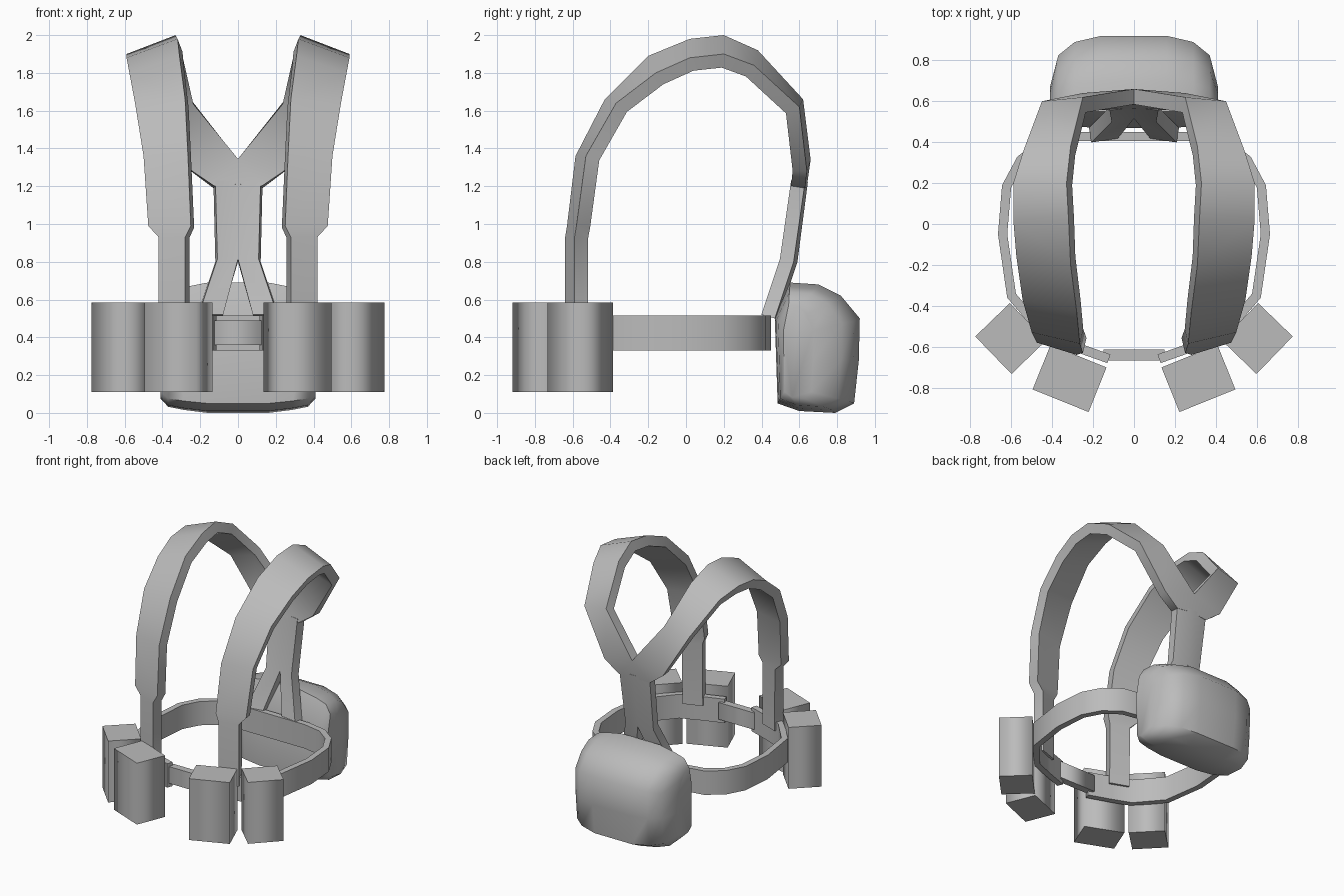
import bpy, bmesh, math
from mathutils import Matrix, Vector

old = bpy.data.objects.get("Cube")
if old:
    bpy.data.objects.remove(old, do_unlink=True)

grey = bpy.data.materials.new("plain_grey")
grey.use_nodes = True
colour = (0.5, 0.5, 0.5, 1)
grey.diffuse_color = colour
grey.node_tree.nodes["Principled BSDF"].inputs["Base Color"].default_value = colour


def add_object(name, bm):
    mesh = bpy.data.meshes.new(name)
    bm.to_mesh(mesh)
    bm.free()
    mesh.materials.append(grey)
    ob = bpy.data.objects.new(name, mesh)
    bpy.context.collection.objects.link(ob)
    bpy.ops.object.select_all(action="DESELECT")
    ob.select_set(True)
    bpy.context.view_layer.objects.active = ob
    return ob


def strip(name, rows, thickness):
    """Mirrored band between two edge lines, thickened inwards."""
    bm = bmesh.new()
    pairs = [[bm.verts.new(p) for p in row] for row in rows]
    for (a, b), (c, d) in zip(pairs, pairs[1:]):
        bm.faces.new((a, b, d, c))
    ob = add_object(name, bm)
    ob.modifiers.new("mirror", "MIRROR").merge_threshold = 0.002
    solid = ob.modifiers.new("thickness", "SOLIDIFY")
    solid.thickness = thickness
    solid.offset = -1
    solid.use_even_offset = True
    for mod in ("mirror", "thickness"):
        bpy.ops.object.modifier_apply(modifier=mod)
    bpy.ops.object.shade_smooth_by_angle(angle=math.radians(50))


def box(name, centre, size, turn=0):
    """Upright box with soft vertical edges and crisp ends."""
    bm = bmesh.new()
    bmesh.ops.create_cube(bm, size=1)
    for e in bm.edges:
        e.smooth = abs(e.verts[0].co.z - e.verts[1].co.z) > 0.5
    for f in bm.faces:
        f.smooth = True
    bm.transform(Matrix.Translation(centre) @ Matrix.Rotation(math.radians(turn), 4, "Z")
                 @ Matrix.Diagonal((*size, 1)))
    return add_object(name, bm)


# Shoulder straps: inner edge, outer edge, from the chest over to the spine
strip("shoulder_straps", [
    ((.28, -.64, .45), (.42, -.59, .45)),
    ((.28, -.64, .93), (.42, -.59, .93)),
    ((.25, -.63, .99), (.475, -.58, .99)),
    ((.265, -.585, 1.36), (.50, -.53, 1.36)),
    ((.28, -.43, 1.66), (.545, -.37, 1.64)),
    ((.31, -.20, 1.89), (.575, -.16, 1.80)),
    ((.32, .02, 1.98), (.59, .02, 1.88)),
    ((.33, .20, 2.0), (.59, .20, 1.90)),
    ((.31, .38, 1.92), (.54, .36, 1.84)),
    ((.25, .62, 1.66), (.45, .60, 1.62)),
    ((0, .66, 1.34), (.25, .64, 1.28)),
    ((0, .64, 1.2), (.13, .63, 1.19)),
], 0.075)

# Back straps that fork down to the belt
strip("back_straps", [
    ((0, .645, 1.22), (.13, .63, 1.22)),
    ((0, .59, .8), (.12, .57, .8)),
    ((.09, .49, .5), (.22, .47, .5)),
], 0.075)

# Waist belt, from the back centre round to the front ends
waist = [(0, .45), (.29, .45), (.45, .42), (.57, .33), (.645, .19), (.665, -.05),
         (.62, -.36), (.45, -.56), (.3, -.62), (.13, -.68)]
strip("waist_belt", [((x, y, .33), (x, y, .515)) for x, y in waist], 0.045)
box("front_buckle", (0, -.64, .425), (.3, .055, .13))

# Pouches, two on each side of the front
for side, word in ((1, "left"), (-1, "right")):
    box(word + "_front_pouch", (side * .315, -.755, .348), (.295, .235, .475), side * 22)
    box(word + "_side_pouch", (side * .603, -.56, .348), (.255, .235, .475), side * 46)

# Back pack: one side profile, shrunk towards both ends
profile = [(.55, .69), (.70, .68), (.82, .62), (.92, .50), (.915, .28), (.89, .05),
           (.79, 0), (.60, .01), (.485, .05), (.47, .50)]
sections = [(.16, 1, 1), (.29, .92, .94), (.37, .75, .88), (.41, .35, .72)]
rings = [(-x, sy, sz) for x, sy, sz in reversed(sections)] + sections
bm = bmesh.new()
loops = []
for x, sy, sz in rings:
    loops.append([bm.verts.new((x, .54 + (y - .54) * sy, .27 + (z - .27) * sz))
                  for y, z in profile])
for low, high in zip(loops, loops[1:]):
    for i in range(len(profile)):
        j = (i + 1) % len(profile)
        bm.faces.new((low[i], low[j], high[j], high[i]))
bm.faces.new(loops[0])
bm.faces.new(loops[-1])
bmesh.ops.recalc_face_normals(bm, faces=bm.faces)
add_object("back_pack", bm)
bpy.ops.object.shade_smooth_by_angle(angle=math.radians(50))
